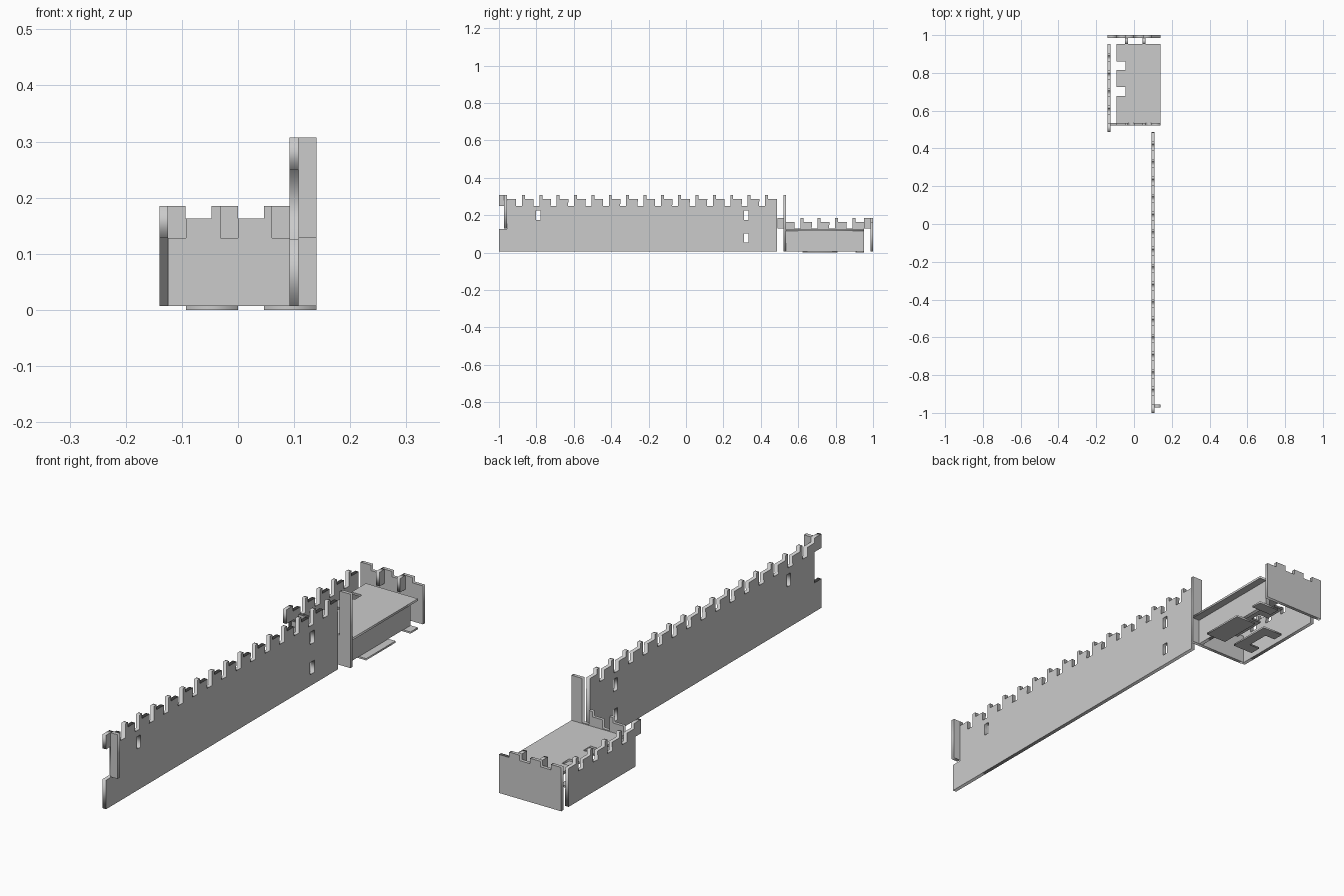
import bpy
from mathutils import Matrix

# local X, local Y, extrusion direction -> world
AXES = {
    'x': Matrix(((0, 0, 1), (1, 0, 0), (0, 1, 0))),    # outline in y,z
    'y': Matrix(((1, 0, 0), (0, 0, -1), (0, 1, 0))),   # outline in x,z
    'z': Matrix.Identity(3),                           # outline in x,y
}


def plate(name, axis, lo, hi, outline, holes=()):
    """Flat panel: outline (with holes) extruded between lo and hi along axis."""
    cu = bpy.data.curves.new(name, 'CURVE')
    cu.dimensions = '2D'
    cu.fill_mode = 'BOTH'
    cu.extrude = (hi - lo) / 2
    for pts in (outline, *holes):
        s = cu.splines.new('POLY')
        s.points.add(len(pts) - 1)
        for p, (a, b) in zip(s.points, pts):
            p.co = (a, b, 0, 1)
        s.use_cyclic_u = True
    tmp = bpy.data.objects.new(name + "_outline", cu)
    bpy.context.collection.objects.link(tmp)
    bpy.context.view_layer.update()
    me = bpy.data.meshes.new_from_object(
        tmp.evaluated_get(bpy.context.evaluated_depsgraph_get()))
    bpy.data.objects.remove(tmp)
    m = AXES[axis].to_4x4()
    m['xyz'.index(axis)][3] = (lo + hi) / 2
    me.transform(m)
    me.name = name
    ob = bpy.data.objects.new(name, me)
    bpy.context.collection.objects.link(ob)
    return ob


def rect(a0, a1, b0, b1):
    return [(a0, b0), (a1, b0), (a1, b1), (a0, b1)]


def battlement(start, count, pitch, low, step, peak):
    """Top edge: half-height step, then (gap, narrow peak, step) repeated."""
    pts = [(start, step), (start + 0.047, step)]
    for i in range(count):
        p = start + 0.079 + i * pitch
        pts += [(p - 0.032, low), (p, low), (p, peak), (p + 0.016, peak),
                (p + 0.016, step), (p + 0.063, step)]
    return pts


# Long curtain wall with battlements, end hook and windows
top = battlement(-0.956, 15, 0.0928, 0.25, 0.287, 0.307)
plate("long_wall", 'x', 0.092, 0.108,
      [(0.486, 0.007), (-1, 0.007), (-1, 0.125), (-0.956, 0.125),
       (-0.956, 0.25), (-1, 0.25), (-1, 0.307), (-0.956, 0.307)] + top,
      [rect(-0.803, -0.779, 0.175, 0.225), rect(0.309, 0.335, 0.175, 0.225),
       rect(0.309, 0.335, 0.053, 0.102)])
plate("long_wall_end_plate", 'y', -0.972, -0.956, rect(0.108, 0.14, 0.128, 0.307))

# Gatehouse left wall with battlements and hook
top = battlement(0.532, 4, 0.0928, 0.128, 0.163, 0.185)
plate("left_wall", 'x', -0.14, -0.125,
      [(0.953, 0.007), (0.524, 0.007), (0.524, 0.128), (0.488, 0.128),
       (0.488, 0.185), (0.532, 0.185)] + top)

# Gatehouse front wall with tall corner post
plate("front_wall", 'y', 0.521, 0.535,
      [(-0.125, 0.007), (0.14, 0.007), (0.14, 0.307), (0.092, 0.307),
       (0.092, 0.128), (0.061, 0.128), (0.061, 0.185), (0.046, 0.185),
       (0.046, 0.163), (0, 0.163), (0, 0.128), (-0.031, 0.128),
       (-0.031, 0.185), (-0.047, 0.185), (-0.047, 0.163), (-0.093, 0.163),
       (-0.093, 0.128), (-0.125, 0.128)])

# Gatehouse back wall with square merlons
outline = [(0.14, 0.007), (-0.14, 0.007)]
for i in range(6):
    a = -0.14 + i * 0.28 / 6
    h = 0.185 if i % 2 == 0 else 0.163
    outline += [(a, h), (a + 0.28 / 6, h)]
plate("back_wall", 'y', 0.986, 1.0, outline)

# Inner right wall under the deck
plate("right_wall", 'x', 0.092, 0.108, rect(0.535, 0.953, 0.007, 0.115))

# Deck with two notches in its left edge
deck = [(0.14, 0.535), (0.14, 0.953), (-0.093, 0.953)]
for n0, n1 in ((0.815, 0.861), (0.678, 0.724)):
    deck += [(-0.093, n1), (-0.046, n1), (-0.046, n0), (-0.093, n0)]
plate("deck", 'z', 0.115, 0.124, deck + [(-0.093, 0.535)])

# Small ribs joining deck to back wall
for i, x in enumerate((-0.047, 0.046)):
    plate(f"back_rib_{i + 1}", 'x', x, x + 0.015, rect(0.953, 0.986, 0.128, 0.185))

# Loose floor pads
plate("floor_pad_right", 'z', 0, 0.007, rect(0.046, 0.14, 0.622, 0.81))
plate("floor_pad_corner", 'z', 0, 0.007, rect(0.046, 0.14, 0.906, 0.953))
plate("floor_pad_left", 'z', 0, 0.007,
      [(0, 0.622), (0, 0.81), (-0.093, 0.81), (-0.093, 0.765), (-0.046, 0.765),
       (-0.046, 0.668), (-0.093, 0.668), (-0.093, 0.622)])
